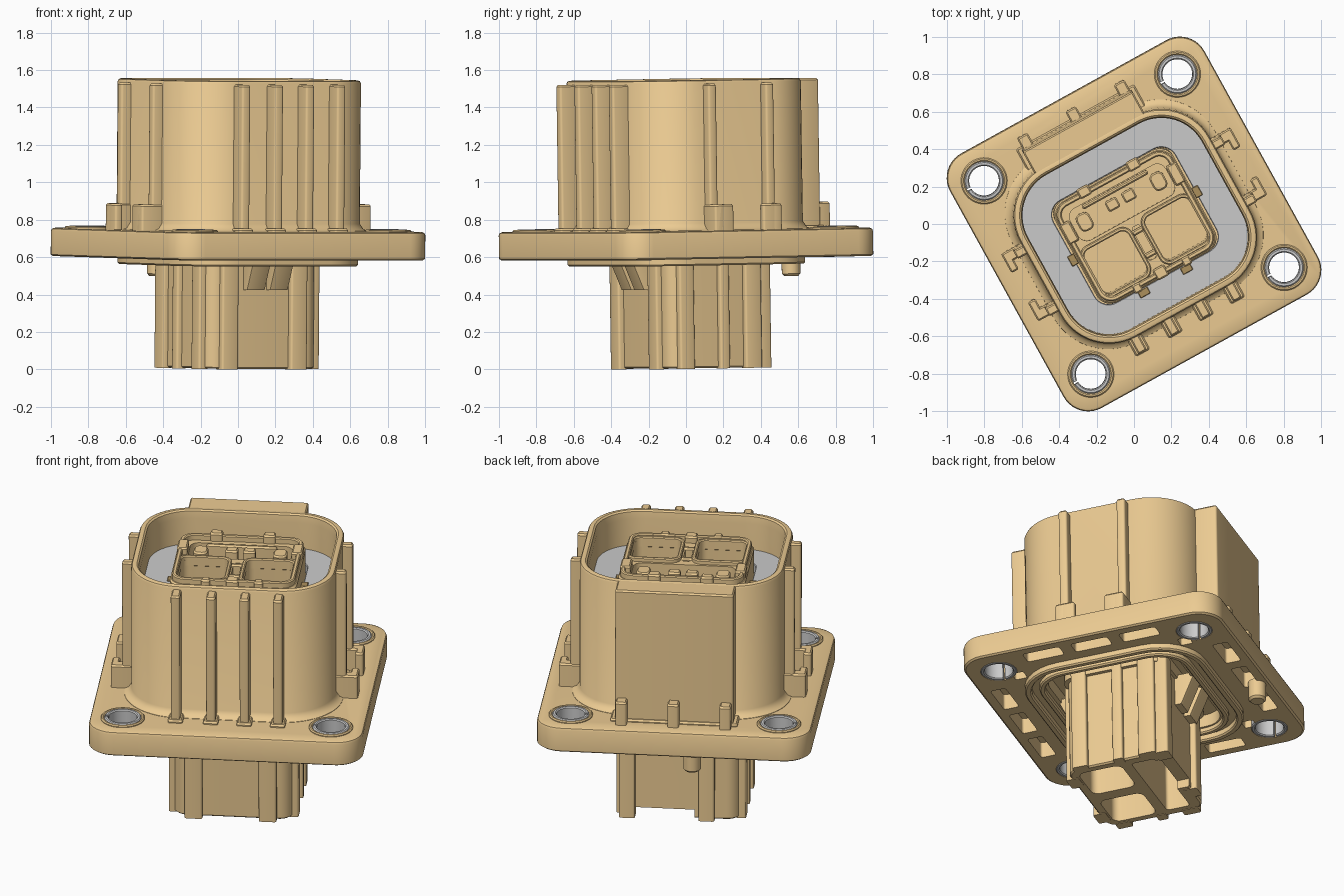
import bpy, bmesh
from math import cos, sin, pi, radians
from mathutils import Matrix

if "Cube" in bpy.data.objects:
    bpy.data.objects.remove(bpy.data.objects["Cube"])

# whole connector is turned about z and tipped very slightly
PIVOT = Matrix.Translation((0, 0, 0.67))
FRAME = PIVOT @ Matrix.Rotation(radians(28.9), 4, 'Z') @ Matrix.Rotation(radians(0.95), 4, 'X') @ PIVOT.inverted()
parts = []


def material(name, col):
    m = bpy.data.materials.new(name)
    m.diffuse_color = (*col, 1)
    m.use_nodes = True
    m.node_tree.nodes["Principled BSDF"].inputs["Base Color"].default_value = m.diffuse_color
    return m


TAN = material("tan_plastic", (0.84, 0.60, 0.29))
DARK = material("dark_tan", (0.42, 0.28, 0.11))


def loft(name, rings, c=(0, 0), closed=False, seg=8, mat=TAN, keep=True):
    """Rounded rectangles (z, half_u, half_v, radius) joined in order; closed makes a tube."""
    bm = bmesh.new()
    loops = []
    for z, hu, hv, r in rings:
        loop = []
        for k, (sx, sy) in enumerate(((1, 1), (-1, 1), (-1, -1), (1, -1))):
            for i in range(seg + 1):
                a = (k + i / seg) * pi / 2
                loop.append(bm.verts.new((c[0] + sx * (hu - r) + r * cos(a),
                                          c[1] + sy * (hv - r) + r * sin(a), z)))
        loops.append(loop)
    n = len(loops[0])
    pairs = list(zip(loops, loops[1:])) + ([(loops[-1], loops[0])] if closed else [])
    for a, b in pairs:
        for i in range(n):
            bm.faces.new((a[i], a[(i + 1) % n], b[(i + 1) % n], b[i]))
    if not closed:
        bm.faces.new(loops[0][::-1])
        bm.faces.new(loops[-1])
    bmesh.ops.remove_doubles(bm, verts=bm.verts, dist=1e-6)
    bmesh.ops.recalc_face_normals(bm, faces=bm.faces)
    me = bpy.data.meshes.new(name)
    bm.to_mesh(me)
    bm.free()
    ob = bpy.data.objects.new(name, me)
    bpy.context.collection.objects.link(ob)
    if mat:
        me.materials.append(mat)
    if keep:
        parts.append(ob)
    return ob


def slab(name, u0, u1, v0, v1, z0, z1, r=0.012, b=0.01, mat=TAN):
    hu, hv = (u1 - u0) / 2, (v1 - v0) / 2
    return loft(name, [(z0, hu, hv, r), (z1 - b, hu, hv, r), (z1, hu - b * .8, hv - b * .8, r - b * .8)],
                ((u0 + u1) / 2, (v0 + v1) / 2), seg=3, mat=mat)


def cutter(c, hu, hv, r, z0, z1):
    return loft("cutter", [(z0, hu, hv, r), (z1, hu, hv, r)], c, mat=None, keep=False, seg=6)


def cut(ob, cutters):
    for c in cutters:
        m = ob.modifiers.new("cut", 'BOOLEAN')
        m.operation, m.solver, m.object = 'DIFFERENCE', 'EXACT', c
    dg = bpy.context.evaluated_depsgraph_get()
    me = bpy.data.meshes.new_from_object(ob.evaluated_get(dg))
    ob.modifiers.clear()
    ob.data = me
    for c in cutters:
        bpy.data.objects.remove(c)


def tube(name, z0, z1, outer, wall, b=0.008, c=(0, 0), mat=TAN, seg=8):
    hu, hv, r = outer
    off = lambda z, d: (z, hu - d, hv - d, r - d)
    return loft(name, [off(z0 + b, 0), off(z1 - b, 0), off(z1, b), off(z1, wall - b), off(z1 - b, wall),
                       off(z0 + b, wall), off(z0, wall - b), off(z0, b)], c, True, seg, mat)


HOLES = [(x * 0.59, y * 0.59) for x in (1, -1) for y in (1, -1)]

# mounting flange, with holes, underside pockets and a recess round the lower body
flange = loft("flange", [(.595, .765, .765, .14), (.603, .776, .776, .15), (.728, .776, .776, .15),
                         (.740, .771, .771, .145), (.745, .760, .760, .135)], seg=10)
cuts = [cutter(h, .103, .103, .1029, .5, .9) for h in HOLES]
cuts.append(cutter((0, 0), .43, .39, .12, .5, .67))
for s in (1, -1):
    for t in (-.29, 0, .29):
        cuts.append(cutter((t, s * .67), .11, .045, .015, .5, .69))
        cuts.append(cutter((s * .67, t), .045, .11, .015, .5, .69))
    for t in (1, -1):
        cuts.append(cutter((s * .5, t * .5), .035, .035, .012, .5, .66))
cut(flange, cuts)

# metal bushings (split) with plastic collars
for i, h in enumerate(HOLES):
    bush = tube(f"bushing_{i}", .593, .758, (.104, .104, .1039), .024, .006, h, None, 10)
    cut(bush, [cutter((h[0] - .09, h[1]), .03, .006, .002, .5, .9)])
    tube(f"hole_collar_{i}", .73, .756, (.124, .124, .1239), .02, .006, h, TAN, 10)

# sealing lips and locating peg under the flange
tube("outer_seal_lip", .558, .62, (.555, .535, .28), .04)
tube("inner_seal_lip", .565, .62, (.48, .45, .2), .035)
loft("locating_peg", [(.488, .038, .038, .0379), (.5, .05, .05, .0499), (.61, .05, .05, .0499)], (-.11, .70))

# tall shroud wall, flared into the flange
o = lambda z, d: (z, .578 - d, .518 - d, .295 - d)
loft("shroud", [o(.72, -.045), o(.747, -.04), o(.755, -.02), o(.785, 0), o(1.535, 0), o(1.546, .006),
                o(1.55, .016), o(1.55, .032), o(1.542, .042), o(1.50, .048), o(.72, .048)],
     closed=True, seg=14)

# flat thick panel at the back with three small feet
slab("back_panel", -.335, .335, .485, .64, .72, 1.548)
slab("back_panel_foot", -.36, .36, .5, .655, .72, .76)
for i, u in enumerate((-.295, 0, .295)):
    slab(f"back_foot_{i}", u - .032, u + .032, .6, .705, .72, .885)

# four keying ribs at the front
for i, u in enumerate((-.29, -.09, .1, .29)):
    slab(f"front_rib_{i}", u - .026, u + .026, -.608, -.49, .72, 1.53)
    slab(f"front_rib_base_{i}", u - .042, u + .042, -.625, -.5, .72, .762)

# side ribs with hooked bases
for s in (1, -1):
    for t in (1, -1):
        def side(name, a0, a1, b0, b1, z1):
            us, vs = sorted((s * a0, s * a1)), sorted((t * b0, t * b1))
            slab(name, *us, *vs, .72, z1)
        side("side_rib", .55, .635, .15, .2, 1.53)
        side("side_base", .55, .70, .145, .205, .885)
        side("side_hook", .655, .70, .09, .2, .885)

# grey seal between shroud and inner connector, with small notches
tube("seal", 1.28, 1.34, (.535, .475, .25), .165, .004, mat=None)
for i, (u, v, a, b) in enumerate(((.378, 0, .02, .03), (-.378, 0, .02, .03), (.13, -.335, .03, .02), (-.13, -.335, .03, .02))):
    slab(f"seal_notch_{i}", u - a, u + a, v - b, v + b, 1.3, 1.348, .006, .004, DARK)

# inner connector block with two square sockets and a terminal tray
inner = loft("inner_connector", [(.6, .36, .31, .085), (1.45, .36, .31, .085), (1.46, .352, .302, .08)])
cut(inner, [cutter((s * .185, -.12), .135, .135, .045, .85, 1.6) for s in (1, -1)]
    + [cutter((0, .145), .29, .095, .05, 1.37, 1.6),
       cutter((0, -.1), .022, .1, .01, 1.3, 1.6)])
tube("inner_rim", 1.43, 1.495, (.348, .298, .08), .026, .006)
for s in (1, -1):
    tube("socket_collar", 1.42, 1.485, (.155, .155, .06), .022, .006, (s * .185, -.12))
    slab("tray_socket", s * .05 - .035, s * .05 + .035, .13, .19, 1.36, 1.47)
    slab("tray_post", s * .225 - .04, s * .225 + .04, .1, .2, 1.36, 1.465, .03)
    slab("back_clip", s * .15 - .035, s * .15 + .035, .265, .322, 1.42, 1.51)
    slab("front_clip", s * .15 - .025, s * .15 + .025, -.32, -.27, 1.42, 1.5)
    slab("end_clip", s * .325 - .03, s * .325 + .03, .08, .2, 1.42, 1.5)
    slab("centre_key", -.035, .035, s * .07 - .115, s * .07 - .085, 1.36, 1.47)
slab("middle_clip", -.035, .035, -.315, -.25, 1.4, 1.5)
slab("tray_bar", -.2, .2, .21, .235, 1.36, 1.465)

# lower body, open underneath
lower = loft("lower_body", [(.008, .328, .283, .07), (.016, .338, .292, .08), (.68, .338, .292, .08)])
cut(lower, [cutter((s * .165, -.11), .125, .13, .045, -.1, .3) for s in (1, -1)]
    + [cutter((.0, .15), .28, .07, .02, -.1, .33)])
cut(lower, [cutter((.09, .27), .17, .14, .01, -.1, .06)])
for i, (u, w) in enumerate(((-.22, .05), (.2, .05))):
    slab(f"lower_front_rib_{i}", u - w, u + w, -.325, -.25, .005, .64)
for i, u in enumerate((-.15, .30)):
    slab(f"lower_back_rib_{i}", u - .045, u + .045, .24, .325, .005, .64)
for s in (1, -1):
    for v, w in ((-.2, .045), (.03, .03), (.205, .05)):
        us = sorted((s * .31, s * .368))
        slab("lower_side_rib", *us, v - w, v + w, .005, .64)

# slanted latch wedges on the lower body
for s in (1, -1):
    for u in (-.07, .07):
        w = loft("latch_wedge", [(.43, .055, .03, .006), (.62, .055, .03, .006)], (u, s * .28), seg=2)
        for v in w.data.vertices:
            if v.co.z > .5 and s * v.co.y > .28:
                v.co.y += s * .105
            elif s * v.co.y > .28:
                v.co.y += s * .02

# move everything into place and shade
for ob in parts:
    ob.data.transform(FRAME)
    ob.select_set(True)
bpy.context.view_layer.objects.active = parts[0]
bpy.ops.object.shade_smooth_by_angle(angle=radians(35))
